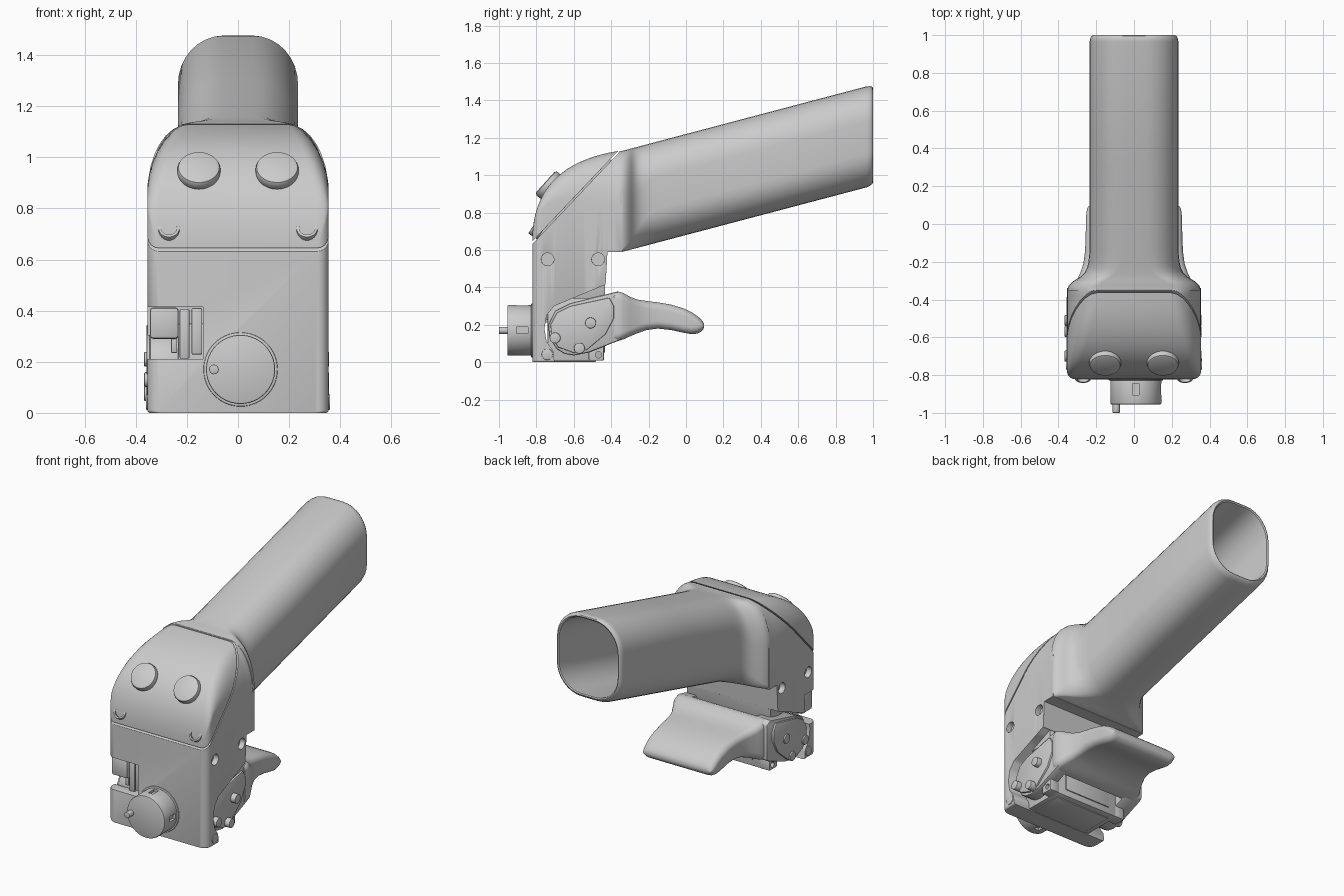
import bpy, bmesh, math
from mathutils import Vector
from mathutils.geometry import interpolate_bezier

if "Cube" in bpy.data.objects:
    bpy.data.objects.remove(bpy.data.objects["Cube"])


def finish(name, bm, bevel=0.0, angle=35):
    bmesh.ops.recalc_face_normals(bm, faces=bm.faces)
    me = bpy.data.meshes.new(name)
    bm.to_mesh(me)
    bm.free()
    ob = bpy.data.objects.new(name, me)
    bpy.context.collection.objects.link(ob)
    if bevel:
        round_edges(ob, bevel)
    smooth(ob, angle)
    return ob


def activate(ob):
    bpy.ops.object.select_all(action='DESELECT')
    ob.select_set(True)
    bpy.context.view_layer.objects.active = ob


def smooth(ob, angle=35):
    activate(ob)
    bpy.ops.object.shade_smooth_by_angle(angle=math.radians(angle))


def round_edges(ob, width):
    m = ob.modifiers.new("bevel", 'BEVEL')
    m.width, m.segments, m.limit_method = width, 2, 'ANGLE'
    m.angle_limit = math.radians(40)
    activate(ob)
    bpy.ops.object.modifier_apply(modifier=m.name)


def cut(ob, tool):
    """Subtract tool; fall back to another solver if the result is empty."""
    for solver in ('EXACT', 'MANIFOLD', 'FLOAT'):
        backup = ob.data.copy()
        m = ob.modifiers.new("cut", 'BOOLEAN')
        m.object, m.operation, m.solver = tool, 'DIFFERENCE', solver
        activate(ob)
        bpy.ops.object.modifier_apply(modifier=m.name)
        if len(ob.data.polygons) > 4:
            break
        ob.data = backup
    bpy.data.objects.remove(tool)


def prism(name, pts, x0, x1, bevel=0.0):
    """Side profile (y, z) extruded along x."""
    bm = bmesh.new()
    a, b = [[bm.verts.new((x, y, z)) for y, z in pts] for x in (x0, x1)]
    bm.faces.new(a)
    bm.faces.new(b[::-1])
    for i in range(len(a)):
        j = (i + 1) % len(a)
        bm.faces.new((a[i], b[i], b[j], a[j]))
    return finish(name, bm, bevel)


def box(name, x, y, z, bevel=0.0):
    return prism(name, [(y[0], z[0]), (y[1], z[0]), (y[1], z[1]), (y[0], z[1])],
                 x[0], x[1], bevel)


def cylinder(name, start, direction, r, depth, bevel=0.0, sides=40):
    d = Vector(direction).normalized()
    mat = d.to_track_quat('Z', 'Y').to_matrix().to_4x4()
    mat.translation = Vector(start) + d * depth / 2
    bm = bmesh.new()
    bmesh.ops.create_cone(bm, cap_ends=True, segments=sides, radius1=r, radius2=r,
                          depth=depth, matrix=mat)
    return finish(name, bm, bevel)


def ring(y, hw, z0, z1, rt, rb, n=9):
    """Rounded rectangle in the xz plane; rt and rb are (x, z) corner radii."""
    pts = []
    for k, (sx, top) in enumerate([(1, 1), (-1, 1), (-1, 0), (1, 0)]):
        rx, rz = rt if top else rb
        rx, rz = min(rx, hw * .98), min(rz, (z1 - z0) * .49)
        cx, cz = sx * (hw - rx), (z1 - rz if top else z0 + rz)
        for i in range(n):
            a = math.pi / 2 * (k + i / (n - 1))
            pts.append((cx + rx * math.cos(a), y, cz + rz * math.sin(a)))
    return pts


def loft(name, rings, angle=35, plane=None):
    bm = bmesh.new()
    vs = [[bm.verts.new(p) for p in r] for r in rings]
    n = len(vs[0])
    for a, b in zip(vs, vs[1:]):
        for i in range(n):
            bm.faces.new((a[i], a[(i + 1) % n], b[(i + 1) % n], b[i]))
    bm.faces.new(vs[0])
    bm.faces.new(vs[-1])
    bmesh.ops.recalc_face_normals(bm, faces=bm.faces)
    if plane:  # keep the part behind the plane and close the cut
        bmesh.ops.bisect_plane(bm, geom=bm.verts[:] + bm.edges[:] + bm.faces[:],
                               plane_co=plane[0], plane_no=plane[1], clear_outer=True)
        bmesh.ops.holes_fill(bm, edges=[e for e in bm.edges if e.is_boundary], sides=0)
    return finish(name, bm, 0, angle)


# Head shell: rings following the curved top, split by a diagonal plane
def head_ring(y, z):
    d = y + .822
    r = .045
    hw = .355 - r + math.sqrt(max(0, r * r - max(0, r - d) ** 2))
    f = min(1, .03 + d / .44)
    return ring(y, hw, 0, z, (.16 * f ** .55, .31 * f ** .8), (.012, .012))

curve = interpolate_bezier(Vector((-.822, .66)), Vector((-.817, .93)),
                           Vector((-.66, 1.085)), Vector((-.352, 1.131)), 30)
head = [head_ring(p.x, p.y) for p in curve] + [head_ring(-.34, 1.128)]
normal = Vector((0, -.494, .468)).normalized()
seam = Vector((0, -.82, .634))

cover = loft("top_cover", head, plane=(seam + normal * .009, -normal))
round_edges(cover, .004)
smooth(cover)
prism("seam_core", [(-.79, .62), (-.795, .68), (-.41, 1.085), (-.37, 1.06)], -.19, .19)

# Main housing, with a rounded notch for the lever hub, a window and screw holes
housing = loft("housing", head, plane=(seam, normal))
cut(housing, prism("notch", [(-.42, .588), (-.43, .415), (-.705, .3), (-.745, .25),
                             (-.757, .18), (-.745, .11), (-.71, .06), (-.69, -.1),
                             (0, -.1), (0, .588)], -.5, .5))
cut(housing, box("window", (-.5, -.137), (-.9, -.7), (.21, .415)))
for s in (-1, 1):
    for y in (-.74, -.47):
        cut(housing, cylinder("hole", (s * .32, y, .55), (s, 0, 0), .034, .1))
round_edges(housing, .004)
smooth(housing)

# Hollow tube grip flaring out of the housing
def grip_ring(y, hw, inset=0.0):
    t = min(1, max(0, (y + .36) / .2))
    t = t * t * (3 - 2 * t)
    rise = (y + .345) * .264 if y > -.345 else 0
    mix = lambda a, b: a + (b - a) * t
    return ring(y, hw - inset, .589 + rise + inset, 1.129 + rise - inset,
                (mix(.16, .175) - inset / 2, mix(.31, .19) - inset / 2),
                (mix(.015, .175) - inset / 2, mix(.015, .18) - inset / 2))

outer = [(-.355, .354), (-.345, .354), (-.325, .345), (-.305, .325), (-.29, .3),
         (-.275, .278), (-.255, .26), (-.23, .248), (-.2, .241), (-.15, .236),
         (.3, .235), (.965, .235)]
loft("grip_tube", [grip_ring(y, w) for y, w in outer]
     + [grip_ring(y, .235, i) for y, i in [(.985, .004), (.996, .011), (1, .018),
                                           (.995, .025), (.97, .028), (-.14, .028)]])

# Push buttons and recessed screw sockets on the cover
for s in (-1, 1):
    cylinder("button", (s * .153, -.715, .93), (0, -.74, .67), .084, .05, .014)
    socket = cylinder("screw_socket", (s * .27, -.772, .693), (0, -.85, .53), .042, .058, .004)
    cut(socket, cylinder("bore", (s * .27, -.79, .7042), (0, -.85, .53), .031, .1))
    smooth(socket)

# Front knob with side slots and an index pin
knob = cylinder("knob", (.01, -.80, .17), (0, -1, 0), .135, .155, .006, 56)
for dx, dz in [(1, 0), (-1, 0), (0, 1), (0, -1)]:
    x, z = .01 + dx * .135, .17 + dz * .135
    cut(knob, box("slot", (x - .017, x + .017), (-.905, -.845), (z - .017, z + .017)))
smooth(knob)
cylinder("knob_base", (.01, -.80, .17), (0, -1, 0), .145, .028, .004, 56)
cylinder("index_pin", (-.094, -.94, .17), (0, -1, 0), .019, .06, .003, 20)

# Inner block between the lever hubs
box("inner_block", (-.235, .235), (-.74, -.44), (.008, .35), .008)
box("inner_upper", (-.3, .3), (-.69, -.432), (.34, .6), .006)
box("block_panel", (-.17, .17), (-.5, -.433), (.05, .32), .006)
box("block_foot", (-.2, .2), (-.71, -.48), (.002, .02), .005)

# Latch pieces in the front window
box("latch_block", (-.345, -.232), (-.80, -.69), (.29, .412), .012)
box("latch_arm", (-.262, -.238), (-.775, -.69), (.235, .3), .004)
box("latch_post", (-.228, -.19), (-.785, -.69), (.212, .405), .005)
box("latch_slide", (-.182, -.14), (-.79, -.69), (.228, .41), .006)

# Lever blade
loft("lever_blade", [ring(y, w, a, b, (.04, .04), (.04, .04)) for y, w, a, b in
                     [(-.385, .318, .11, .372), (-.365, .326, .113, .378),
                      (-.335, .322, .122, .37), (-.3, .305, .138, .35),
                      (-.26, .285, .155, .335), (-.21, .268, .172, .327),
                      (-.15, .26, .18, .32), (-.08, .256, .172, .308),
                      (-.01, .255, .157, .287), (.03, .254, .15, .267),
                      (.06, .252, .153, .247), (.08, .248, .162, .23),
                      (.092, .242, .175, .213), (.096, .236, .185, .203)]], 50)

# Lever hubs, cover plates, pins and lugs on both sides
hub = [(-.737, .2), (-.73, .13), (-.69, .07), (-.65, .045), (-.6, .036), (-.52, .052),
       (-.36, .115), (-.335, .13), (-.335, .36), (-.37, .377), (-.62, .315), (-.7, .275)]
plate = [(-.725, .2), (-.718, .135), (-.683, .08), (-.6, .05), (-.53, .066), (-.43, .15),
         (-.385, .235), (-.385, .3), (-.41, .345), (-.62, .3), (-.69, .265)]
for s, face, tip in ((1, .312, .357), (-1, .346, .367)):
    prism("lever_hub", hub, s * .225, s * face, .01)
    prism("hub_plate", plate, s * .28, s * (face + .012), .005)
    for y, z in [(-.7, .13), (-.51, .21), (-.57, .075)]:
        cylinder("hub_pin", (s * .27, y, z), (s, 0, 0), .029, tip - .27, .003, 24)
    cylinder("corner_bolt", (s * .3, -.742, .042), (s, 0, 0), .03, .06, .003, 24)
    lug = box("block_lug", (s * .22, s * .29), (-.52, -.438), (.008, .085), .008)
    cut(lug, cylinder("lug_hole", (s * .2, -.468, .04), (s, 0, 0), .017, .2, 0, 20))
    smooth(lug)
